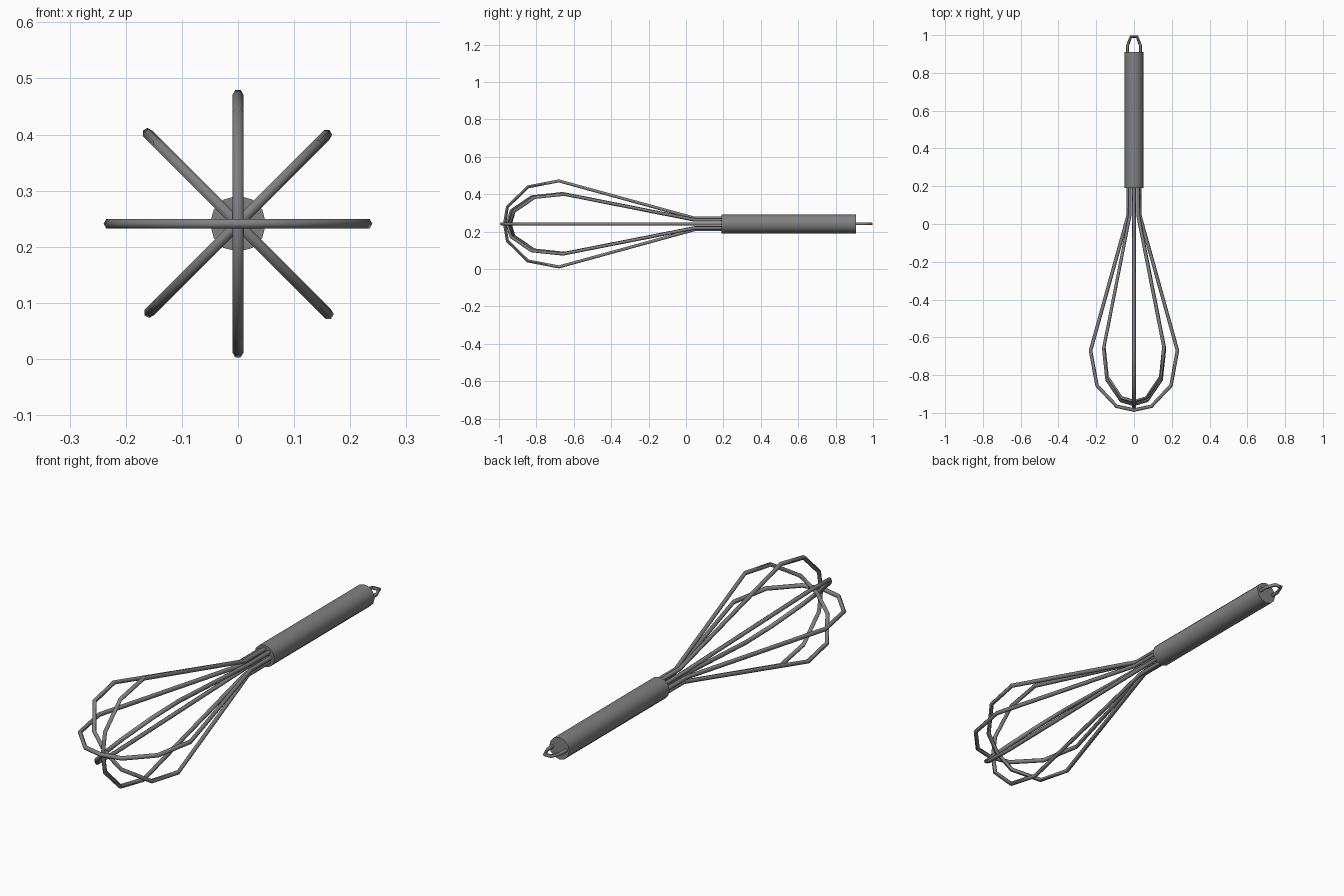
import bpy, math
from mathutils import Vector

if "Cube" in bpy.data.objects:
    bpy.data.objects.remove(bpy.data.objects["Cube"])

CZ = 0.241  # height of the whisk axis
WIRE = 0.0095

steel = bpy.data.materials.new("brushed steel grey")
steel.diffuse_color = (0.22, 0.22, 0.225, 1)
steel.use_nodes = True
steel.node_tree.nodes["Principled BSDF"].inputs["Base Color"].default_value = steel.diffuse_color


def finish(obj, name):
    obj.name = name
    obj.data.materials.clear()
    obj.data.materials.append(steel)
    bpy.ops.object.select_all(action='DESELECT')
    obj.select_set(True)
    bpy.context.view_layer.objects.active = obj


def wire(name, pts, radius):
    """Six-sided tube along a polyline."""
    cu = bpy.data.curves.new(name, 'CURVE')
    cu.dimensions = '3D'
    cu.bevel_depth = radius
    cu.bevel_resolution = 1
    cu.use_fill_caps = True
    sp = cu.splines.new('POLY')
    sp.points.add(len(pts) - 1)
    for p, c in zip(sp.points, pts):
        p.co = (*c, 1)
    obj = bpy.data.objects.new(name, cu)
    bpy.context.collection.objects.link(obj)
    finish(obj, name)
    bpy.ops.object.convert(target='MESH')
    bpy.ops.object.shade_smooth_by_angle(angle=math.radians(61))


def balloon(name, angle, half):
    """Whisk loop: half profile of (radius, y), mirrored across the axis and turned."""
    full = half + [(-r, y) for r, y in reversed(half[:-1])]
    c, s = math.cos(angle), math.sin(angle)
    wire(name, [Vector((r * c, y, CZ + r * s)) for r, y in full], WIRE)


# handle
bpy.ops.mesh.primitive_cylinder_add(vertices=12, radius=0.05, depth=0.72,
                                    location=(0, 0.55, CZ),
                                    rotation=(math.pi / 2, 0, 0))
finish(bpy.context.object, "handle")
bpy.ops.object.shade_smooth_by_angle(angle=math.radians(40))

# balloon wires, nested at the tip so they cross without touching
neck = [(0.031, 0.24), (0.031, 0.045)]
wide = [(0.230, -0.67), (0.196, -0.855), (0.092, -0.965), (0, -0.985)]
balloon("horizontal_wire", 0, neck + wide)
balloon("vertical_wire", math.pi / 2,
        neck + [(0.230, -0.68), (0.198, -0.845), (0.091, -0.955), (0, -0.970)])
balloon("rising_diagonal_wire", math.pi / 4,
        neck + [(0.224, -0.65), (0.200, -0.81), (0.095, -0.92), (0, -0.940)])
balloon("falling_diagonal_wire", -math.pi / 4,
        neck + [(0.228, -0.66), (0.203, -0.825), (0.097, -0.935), (0, -0.955)])

# hanging loop
wire("hanging_loop", [(sx * x, y, CZ) for sx, x, y in
                      [(-1, 0.034, 0.89), (-1, 0.034, 0.945), (-1, 0.016, 0.992),
                       (1, 0.016, 0.992), (1, 0.034, 0.945), (1, 0.034, 0.89)]], 0.008)
